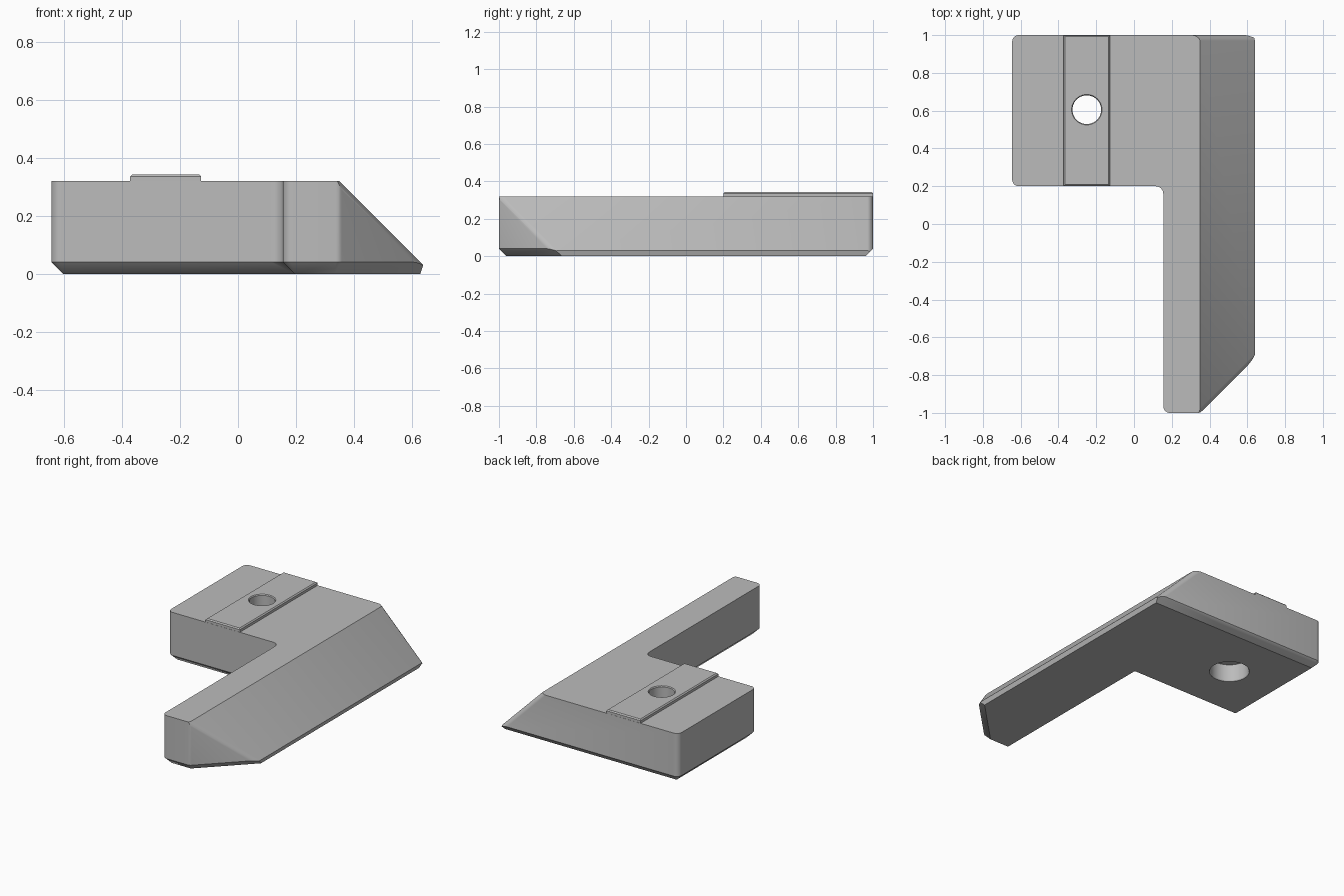
import bpy, bmesh, math
from mathutils import Vector

cube = bpy.data.objects.get("Cube")
if cube:
    bpy.data.objects.remove(cube, do_unlink=True)

grey = bpy.data.materials.new("plain_grey")
grey.use_nodes = True
colour = (0.5, 0.5, 0.5, 1)
grey.diffuse_color = colour
grey.node_tree.nodes["Principled BSDF"].inputs["Base Color"].default_value = colour


def make(name, bm):
    bmesh.ops.recalc_face_normals(bm, faces=bm.faces)
    mesh = bpy.data.meshes.new(name)
    bm.to_mesh(mesh)
    bm.free()
    mesh.materials.append(grey)
    obj = bpy.data.objects.new(name, mesh)
    bpy.context.collection.objects.link(obj)
    return obj


def rounded(corners, radii, steps=6):
    """Outline with each corner replaced by an arc-like curve."""
    points = []
    for i, c in enumerate(corners):
        c = Vector(c)
        a = (Vector(corners[i - 1]) - c).normalized()
        b = (Vector(corners[(i + 1) % len(corners)]) - c).normalized()
        back = radii[i] / math.tan(a.angle(b) / 2)
        centre = c + (a + b).normalized() * radii[i] / math.sin(a.angle(b) / 2)
        start, end = c + a * back - centre, c + b * back - centre
        for k in range(steps + 1):
            t = k / steps
            spoke = start.lerp(end, t)
            if radii[i] > 0:
                spoke = spoke.normalized() * radii[i]
            points.append(centre + spoke)
    return points


def cut(bm, normal, dist):
    """Slice away everything beyond a plane and cap the cut."""
    geom = bm.verts[:] + bm.edges[:] + bm.faces[:]
    res = bmesh.ops.bisect_plane(bm, geom=geom, dist=1e-5, plane_co=normal * dist,
                                 plane_no=normal, clear_outer=True)
    edges = [e for e in res["geom_cut"] if isinstance(e, bmesh.types.BMEdge) and e.is_boundary]
    if edges:
        bmesh.ops.edgeloop_fill(bm, edges=edges)


def round_edge(bm, n1, d1, n2, d2, r, steps=5):
    """Round the convex edge between two planes with tangent cuts."""
    for k in range(1, steps):
        t = k / steps
        w = n1.angle(n2)
        a, b = math.sin((1 - t) * w) / math.sin(w), math.sin(t * w) / math.sin(w)
        cut(bm, n1 * a + n2 * b, a * (d1 - r) + b * (d2 - r) + r)


# Body: angled outline with a chamfered underside
outer = [(-.645, .2), (.155, .2), (.155, -1), (.35, -1), (.643, -.707), (.643, 1), (-.645, 1)]
inner = [(-.605, .24), (.195, .24), (.195, -.96), (.333, -.96), (.63, -.663), (.63, .96), (-.605, .96)]
radii = [.035, .04, .035, .03, 0, 0, .035]
rings = [(inner, [0] * 7, 0), (outer, radii, .04), (outer, radii, .32)]
bm = bmesh.new()
loops = [[bm.verts.new((p.x, p.y, z)) for p in rounded(c, r)] for c, r, z in rings]
for low, high in zip(loops, loops[1:]):
    for i in range(len(low)):
        bm.faces.new((low[i - 1], low[i], high[i], high[i - 1]))
bm.faces.new(loops[0][::-1])
bm.faces.new(loops[-1])
bmesh.ops.remove_doubles(bm, verts=bm.verts, dist=1e-5)
bmesh.ops.recalc_face_normals(bm, faces=bm.faces)

# Long sloping side, softened where it meets the back and the diagonal end
slope, slope_d = Vector((1, 0, 1)).normalized(), .67 / math.sqrt(2)
diagonal, diagonal_d = Vector((1, -1, 0)).normalized(), 1.35 / math.sqrt(2)
cut(bm, slope, slope_d)
round_edge(bm, slope, slope_d, Vector((0, 1, 0)), 1, .035)
round_edge(bm, slope, slope_d, diagonal, diagonal_d, .04)
body = make("body", bm)

# Raised rail across the block, with a fine chamfer on top
bm = bmesh.new()
bmesh.ops.create_cube(bm, size=1)
for v in bm.verts:
    v.co = (-.25 + v.co.x * .246, .6 + v.co.y * .798, .32 + v.co.z * .046)
top = [e for e in bm.edges if all(v.co.z > .33 for v in e.verts)]
bmesh.ops.bevel(bm, geom=top, offset=.007, segments=1, affect="EDGES")
rail = make("raised_rail", bm)

# Stepped bolt hole, turned from a profile
profile = [(.128, -.01), (.118, .006), (.118, .115), (.076, .115), (.076, .337), (.086, .35)]
bm = bmesh.new()
sides = 48
turned = []
for r, z in profile:
    turned.append([bm.verts.new((-.25 + r * math.cos(2 * math.pi * i / sides),
                                 .605 + r * math.sin(2 * math.pi * i / sides), z))
                   for i in range(sides)])
for low, high in zip(turned, turned[1:]):
    for i in range(sides):
        bm.faces.new((low[i - 1], low[i], high[i], high[i - 1]))
bm.faces.new(turned[0][::-1])
bm.faces.new(turned[-1])
cutter = make("hole_cutter", bm)
cutter.hide_render = True

for obj in (body, rail):
    mod = obj.modifiers.new("bolt_hole", "BOOLEAN")
    mod.object = cutter
    mod.operation = "DIFFERENCE"
    mod.solver = "EXACT"
    bpy.ops.object.select_all(action="DESELECT")
    obj.select_set(True)
    bpy.context.view_layer.objects.active = obj
    bpy.ops.object.modifier_apply(modifier=mod.name)
    bpy.ops.object.shade_smooth_by_angle(angle=math.radians(25))
bpy.data.objects.remove(cutter, do_unlink=True)
